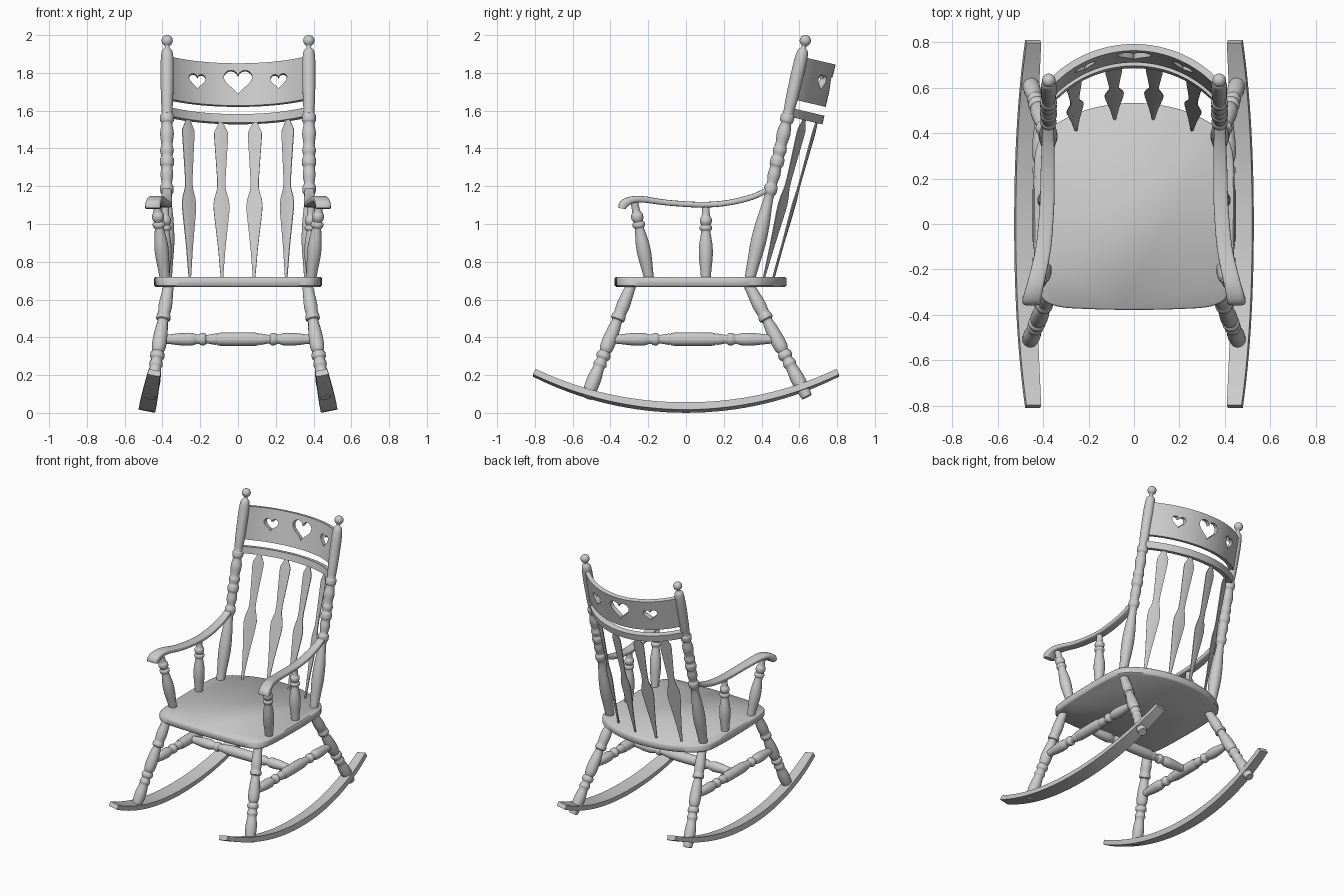
import bpy, bmesh
from math import sin, cos, pi, asin, radians, sqrt
from mathutils import Vector as V

if "Cube" in bpy.data.objects:
    bpy.data.objects.remove(bpy.data.objects["Cube"])


def loft(name, rings, angle=35):
    """Skin a list of closed rings and cap both ends."""
    bm = bmesh.new()
    rows = [[bm.verts.new(p) for p in r] for r in rings]
    n = len(rows[0])
    for a, b in zip(rows, rows[1:]):
        for i in range(n):
            j = (i + 1) % n
            bm.faces.new((a[i], a[j], b[j], b[i]))
    bm.faces.new(rows[0])
    bm.faces.new(rows[-1])
    bmesh.ops.recalc_face_normals(bm, faces=bm.faces)
    me = bpy.data.meshes.new(name)
    bm.to_mesh(me)
    bm.free()
    ob = bpy.data.objects.new(name, me)
    bpy.context.collection.objects.link(ob)
    smooth(ob, angle)
    return ob


def smooth(ob, angle=35):
    bpy.ops.object.select_all(action='DESELECT')
    ob.select_set(True)
    bpy.context.view_layer.objects.active = ob
    bpy.ops.object.shade_smooth_by_angle(angle=radians(angle))


def pair(name, rings, angle=35):
    """Right part and its mirror image."""
    loft(name + "_right", rings, angle)
    loft(name + "_left", [[(-p[0], p[1], p[2]) for p in r] for r in rings], angle)


def spline(pts, k=4, closed=False):
    """Catmull-Rom curve through the points."""
    P = [V(p) for p in pts]
    n = len(P)
    get = (lambda i: P[i % n]) if closed else (lambda i: P[max(0, min(n - 1, i))])
    out = []
    for i in range(n if closed else n - 1):
        a, b, c, d = (get(i + o) for o in (-1, 0, 1, 2))
        for s in range(k):
            t = s / k
            out.append(0.5 * (2 * b + (c - a) * t + (2 * a - 5 * b + 4 * c - d) * t * t
                              + (3 * b - a - 3 * c + d) * t ** 3))
    return out if closed else out + [P[-1]]


def turned(p0, p1, profile, k=3, seg=20):
    """Rings of a lathe-turned part running from p0 to p1."""
    p0, p1 = V(p0), V(p1)
    d = p1 - p0
    u = d.orthogonal().normalized()
    w = d.normalized().cross(u)
    return [[p0 + d * t + (u * cos(a) + w * sin(a)) * max(r, .002)
             for a in (2 * pi * i / seg for i in range(seg))]
            for t, r in spline(profile, k)]


# rockers: bent strips leaning with the legs
R, lean, rings = 1.80, radians(11), []
for i in range(33):
    a = (i / 16 - 1) * .467
    e = abs(i / 16 - 1)
    hw, th = .045 - .012 * e ** 3, .04 - .008 * e
    ring = []
    for w, s in ((-hw, 0), (hw, 0), (hw, th), (-hw, th)):
        q = R - s
        up = R - q * cos(a)
        ring.append((.483 + w * cos(lean) - up * sin(lean), q * sin(a), .009 + up * cos(lean) + w * sin(lean)))
    rings.append(ring)
pair("rocker", rings)

# seat: rounded slab
outline = spline([(0, -.378), (.2, -.374), (.34, -.362), (.41, -.32), (.435, -.22), (.443, 0), (.442, .2),
                  (.425, .35), (.35, .435), (.2, .505), (0, .533), (-.2, .505), (-.35, .435), (-.425, .35),
                  (-.442, .2), (-.443, 0), (-.435, -.22), (-.41, -.32), (-.34, -.362), (-.2, -.374)], 4, True)
loft("seat", [[(p.x * s, .077 + (p.y - .077) * s, z) for p in outline]
              for s, z in ((.98, .667), (1, .675), (1, .712), (.985, .72))], 50)

# legs
leg = [(0, .026), (.1, .031), (.2, .036), (.27, .032), (.29, .037), (.32, .037), (.335, .027), (.4, .033),
       (.5, .038), (.57, .036), (.6, .029), (.62, .037), (.65, .037), (.67, .028), (.71, .036), (.74, .03),
       (.82, .037), (.9, .037), (1, .028)]
pair("front_leg", turned((.365, -.285, .69), (.463, -.525, .08), leg))
pair("back_leg", turned((.365, .325, .69), (.463, .64, .085), leg))

# stretchers in an H layout
half = [(0, .022), (.06, .026), (.13, .033), (.2, .034), (.24, .024), (.26, .032), (.285, .032), (.3, .023),
        (.35, .03), (.378, .027), (.385, .035)]
stretcher = half + [(1 - t, r) for t, r in reversed(half)]
pair("side_stretcher", turned((.414, -.40, .39), (.414, .475, .39), stretcher))
loft("cross_stretcher", turned((-.41, .035, .39), (.41, .035, .39), stretcher))

# arms: swept with a rolled-over front end
path = spline([(.378, .44, 1.185, .024, .014), (.378, .35, 1.143, .028, .015), (.38, .22, 1.112, .031, .015),
               (.383, .08, 1.102, .032, .015), (.398, -.1, 1.113, .034, .015), (.425, -.23, 1.131, .037, .017),
               (.44, -.29, 1.127, .039, .019), (.449, -.33, 1.105, .041, .024), (.451, -.338, 1.082, .04, .02)])
rings = []
for i, p in enumerate(path):
    d = path[min(i + 1, len(path) - 1)] - path[max(i - 1, 0)]
    n = V((0, -d[2], d[1])).normalized()
    ring = []
    for j in range(16):
        c, s = cos(2 * pi * j / 16), sin(2 * pi * j / 16)
        c, s = (abs(c) ** .5 * (1 if c > 0 else -1), abs(s) ** .5 * (1 if s > 0 else -1))
        ring.append(V(p[:3]) + V((1, 0, 0)) * c * p[3] + n * s * p[4])
    rings.append(ring)
pair("arm", rings, 50)

# arm supports
support = [(0, .026), (.12, .03), (.3, .037), (.45, .036), (.6, .027), (.65, .025), (.67, .033), (.71, .033),
           (.73, .025), (.77, .032), (.82, .031), (.86, .022), (1, .02)]
pair("front_arm_support", turned((.388, -.195, .71), (.432, -.275, 1.125), support))
pair("middle_arm_support", turned((.39, .105, .71), (.385, .105, 1.1), support))


# back frame: x across, v backward, h up along the leaning posts
def back(x, v, h):
    return V((x, .34 + .227 * h + .974 * v, .72 + .974 * h - .227 * v))


# back posts with ball finials (profile given as height, radius)
post = [(.71, .028), (.8, .034), (.9, .041), (1, .038), (1.1, .028), (1.15, .026), (1.17, .035), (1.2, .035),
        (1.215, .027), (1.26, .034), (1.3, .03), (1.315, .037), (1.345, .037), (1.36, .03), (1.39, .037),
        (1.42, .03), (1.48, .037), (1.53, .028), (1.545, .036), (1.575, .036), (1.59, .028), (1.65, .032),
        (1.78, .035), (1.87, .034), (1.915, .028), (1.932, .014), (1.942, .013)]
post += [(1.971 - .029 * cos(a), .03 * sin(a)) for a in (.8, 1.2, 1.57, 1.95, 2.35, 2.75, 3.1)]
top = back(.375, 0, 1.28)
pair("back_post", turned(back(.378, 0, -.01), top,
                         [((z - .71) / (top.z - .71), r) for z, r in post]))

# curved rails between the posts
RB, SAG = .4975, .165


def rail(name, h0, h1, th):
    rings = []
    for i in range(33):
        a = (i / 16 - 1) * .84
        rings.append([back(r * sin(a), r * cos(a) - RB + SAG + .005, h)
                      for r, h in ((RB - th / 2, h0), (RB + th / 2, h0), (RB + th / 2, h1), (RB - th / 2, h1))])
    return loft(name, rings)


rail("lower_rail", .873, .92, .038)
crest = rail("crest_rail", .967, 1.197, .03)

# heart cut-outs
for x, h, w, t in ((0, 1.092, .15, .135), (-.215, 1.086, .088, .083), (.215, 1.086, .088, .083)):
    shape = []
    for i in range(40):
        a = 2 * pi * (i + .5) / 40
        shape.append((x + w / 2 * sin(a) ** 3,
                      h + t / 29 * (13 * cos(a) - 5 * cos(2 * a) - 2 * cos(3 * a) - cos(4 * a) + 2.5)))
    cutter = loft("heart_cutter", [[back(px, v, ph) for px, ph in shape] for v in (-.05, .3)])
    cutter.hide_render = True
    mod = crest.modifiers.new("heart", 'BOOLEAN')
    mod.operation, mod.solver, mod.object = 'DIFFERENCE', 'EXACT', cutter
    bpy.ops.object.select_all(action='DESELECT')
    crest.select_set(True)
    bpy.context.view_layer.objects.active = crest
    bpy.ops.object.modifier_apply(modifier=mod.name)
    bpy.data.objects.remove(cutter)
smooth(crest, 30)

# arrow-shaped back slats
shape = [(0, .006), (.2, .02), (.42, .041), (.47, .043), (.51, .038), (.57, .023), (.63, .022), (.76, .029),
         (.9, .037), (.935, .036), (.985, .016), (1.01, .014)]
for name, xb, yb, xt in (("inner_slat", .085, .462, .09), ("outer_slat", .255, .412, .264)):
    a = asin(xt / RB)
    p0, p1 = V((xb, yb, .712)), back(xt, RB * cos(a) - RB + SAG, .878)
    side = V((cos(a), -sin(a) * .974, sin(a) * .227))
    n = side.cross(p1 - p0).normalized() * .007
    pair(name, [[p0.lerp(p1, t) + side * w * i + n * j for i, j in ((-1, -.4), (0, -1), (1, -.4), (1, .4), (0, 1), (-1, .4))]
                for t, w in shape], 25)
